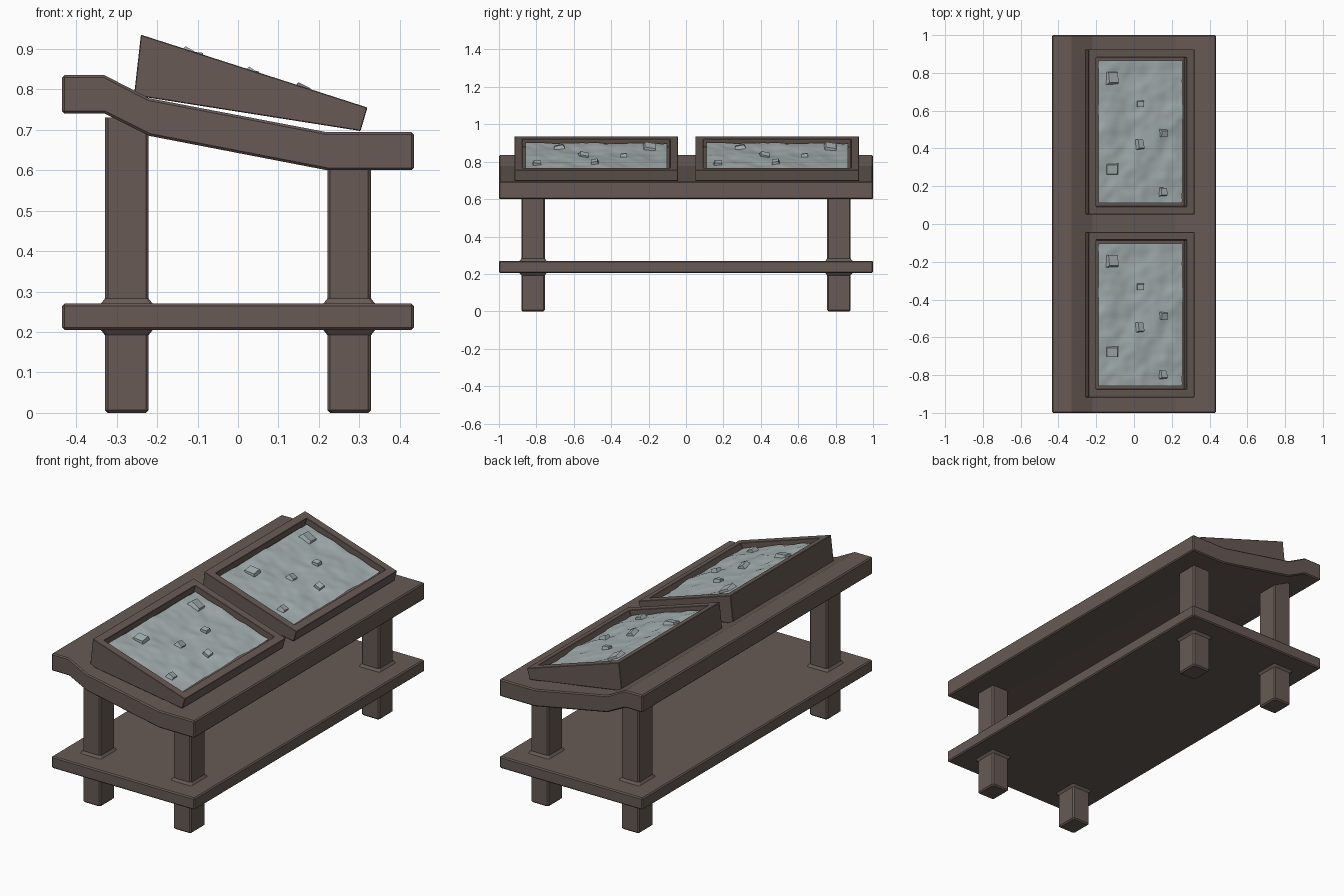
import bpy, bmesh, math
from mathutils import Vector, Matrix, noise

old = bpy.data.objects.get("Cube")
if old:
    bpy.data.objects.remove(old, do_unlink=True)


def make_material(name, rgb):
    m = bpy.data.materials.new(name)
    m.use_nodes = True
    m.diffuse_color = (*rgb, 1)
    m.node_tree.nodes["Principled BSDF"].inputs["Base Color"].default_value = (*rgb, 1)
    return m


wood = make_material("dark brown wood", (0.135, 0.102, 0.09))
ice = make_material("pale grey ice", (0.38, 0.44, 0.44))


def finish(name, bm, mat, bevel=0):
    bmesh.ops.recalc_face_normals(bm, faces=bm.faces)
    me = bpy.data.meshes.new(name)
    bm.to_mesh(me)
    bm.free()
    me.materials.append(mat)
    ob = bpy.data.objects.new(name, me)
    bpy.context.collection.objects.link(ob)
    if bevel:
        mod = ob.modifiers.new("bevel", "BEVEL")
        mod.width = bevel
        mod.segments = 1
        mod.limit_method = "ANGLE"
        mod.angle_limit = math.radians(40)
    return ob


def prism(profile, y0, y1):
    """Extrude an x-z outline along y."""
    bm = bmesh.new()
    face = bm.faces.new([bm.verts.new((x, y0, z)) for x, z in profile])
    ext = bmesh.ops.extrude_face_region(bm, geom=[face])
    verts = [g for g in ext["geom"] if isinstance(g, bmesh.types.BMVert)]
    bmesh.ops.translate(bm, verts=verts, vec=(0, y1 - y0, 0))
    bmesh.ops.recalc_face_normals(bm, faces=bm.faces)
    return bm


# Stepped, sloping table top
top = [(-0.435, 0.835), (-0.33, 0.835), (-0.22, 0.778), (0.22, 0.694), (0.435, 0.694)]
under = [(0.435, 0.60), (0.22, 0.60), (-0.22, 0.685), (-0.33, 0.74), (-0.435, 0.74)]
finish("table_top", prism(top + under, -1, 1), wood, 0.006)

# Lower shelf
shelf = [(-0.435, 0.205), (0.435, 0.205), (0.435, 0.27), (-0.435, 0.27)]
finish("lower_shelf", prism(shelf, -1, 1), wood, 0.006)


# Legs with chamfered corners, flaring slightly where they meet the shelf
def leg(name, cx, cy, height):
    bm = bmesh.new()
    rings = [(0, -0.007), (0.007, 0), (0.192, 0), (0.205, 0.01),
             (0.27, 0.01), (0.283, 0), (height, 0)]
    loops = []
    for z, grow in rings:
        a, b, c = 0.054 + grow, 0.0625 + grow, 0.007
        pts = [(a, b - c), (a - c, b), (c - a, b), (-a, b - c),
               (-a, c - b), (c - a, -b), (a - c, -b), (a, c - b)]
        loops.append([bm.verts.new((cx + x, cy + y, z)) for x, y in pts])
    for lo, hi in zip(loops, loops[1:]):
        for i in range(8):
            j = (i + 1) % 8
            bm.faces.new((lo[i], lo[j], hi[j], hi[i]))
    bm.faces.new(loops[0])
    bm.faces.new(loops[-1])
    finish(name, bm, wood)


for end, cy in (("front", -0.8175), ("back", 0.8175)):
    leg(end + "_right_leg", -0.275, cy, 0.73)
    leg(end + "_left_leg", 0.275, cy, 0.63)

# Sloping trays; local frame on the rim plane: u down the slope, v along y, n outward
HIGH, LOW = Vector((-0.24, 0, 0.935)), Vector((0.32, 0, 0.755))
U = (LOW - HIGH).normalized()
N = Vector((-U.z, 0, U.x))
LENGTH, HALF, RIM = (LOW - HIGH).length, 0.4375, 0.06


def tray(name, cy):
    outline = [(HIGH.x, HIGH.z), (LOW.x, LOW.z), (0.303, 0.697), (-0.257, 0.785)]
    bm = prism(outline, cy - HALF, cy + HALF)
    rim = max(bm.faces, key=lambda f: f.normal.dot(N))
    bmesh.ops.inset_region(bm, faces=[rim], thickness=RIM)
    ext = bmesh.ops.extrude_face_region(bm, geom=[rim])
    verts = [g for g in ext["geom"] if isinstance(g, bmesh.types.BMVert)]
    bmesh.ops.translate(bm, verts=verts, vec=N * -0.045)
    bmesh.ops.delete(bm, geom=[rim], context="FACES_ONLY")
    finish(name, bm, wood, 0.002)


def ice_depth(u, v):
    bumps = noise.noise(Vector((u * 9, v * 9, 1.5))) * 0.010
    return -0.018 + bumps + noise.noise(Vector((u * 22, v * 22, 4))) * 0.004


def ice_bed(name, cy):
    bm = bmesh.new()
    nu, nv = 30, 48
    grid = []
    for i in range(nu + 1):
        u = RIM + (LENGTH - 2 * RIM) * i / nu
        row = []
        for j in range(nv + 1):
            v = (HALF - RIM) * (2 * j / nv - 1)
            p = HIGH + U * u + N * ice_depth(u, v)
            row.append(bm.verts.new((p.x, cy + v, p.z)))
        grid.append(row)
    for r, s in zip(grid, grid[1:]):
        for j in range(nv):
            bm.faces.new((r[j], s[j], s[j + 1], r[j + 1]))
    ob = finish(name, bm, ice)
    for f in ob.data.polygons:
        f.use_smooth = True
    # Keep the open surface facing outward
    if ob.data.polygons[0].normal.dot(N) < 0:
        ob.data.flip_normals()


# Ice chunks: x, y offset, width, length, tilt down the slope, tilt along the tray
CHUNKS = [(-0.11, 0.285, 0.075, 0.075, 12, -10), (0.04, 0.148, 0.045, 0.04, -14, 8),
          (0.16, -0.007, 0.045, 0.045, 8, 12), (0.035, -0.067, 0.045, 0.06, 16, -12),
          (-0.11, -0.197, 0.075, 0.065, -12, 10), (0.16, -0.317, 0.045, 0.05, 10, -8)]


def ice_chunks(name, cy):
    bm = bmesh.new()
    basis = Matrix((U, Vector((0, 1, 0)), N)).transposed().to_4x4()
    for x, v, w, l, tilt_u, tilt_v in CHUNKS:
        u = (x - HIGH.x) / U.x
        p = HIGH + U * u + N * (ice_depth(u, v) - 0.002)
        turn = Matrix.Rotation(math.radians(tilt_u), 4, "Y") @ Matrix.Rotation(math.radians(tilt_v), 4, "X")
        place = Matrix.Translation((p.x, cy + v, p.z)) @ basis @ turn
        made = bmesh.ops.create_cube(bm, size=1)["verts"]
        for vert in made:
            taper = 0.75 if vert.co.z > 0 else 1
            vert.co = place @ Vector((vert.co.x * w * taper, vert.co.y * l * taper, vert.co.z * 0.035))
    finish(name, bm, ice)


for side, cy in (("front", -0.48), ("back", 0.4875)):
    tray(side + "_tray", cy)
    ice_bed(side + "_ice_bed", cy)
    ice_chunks(side + "_ice_chunks", cy)
